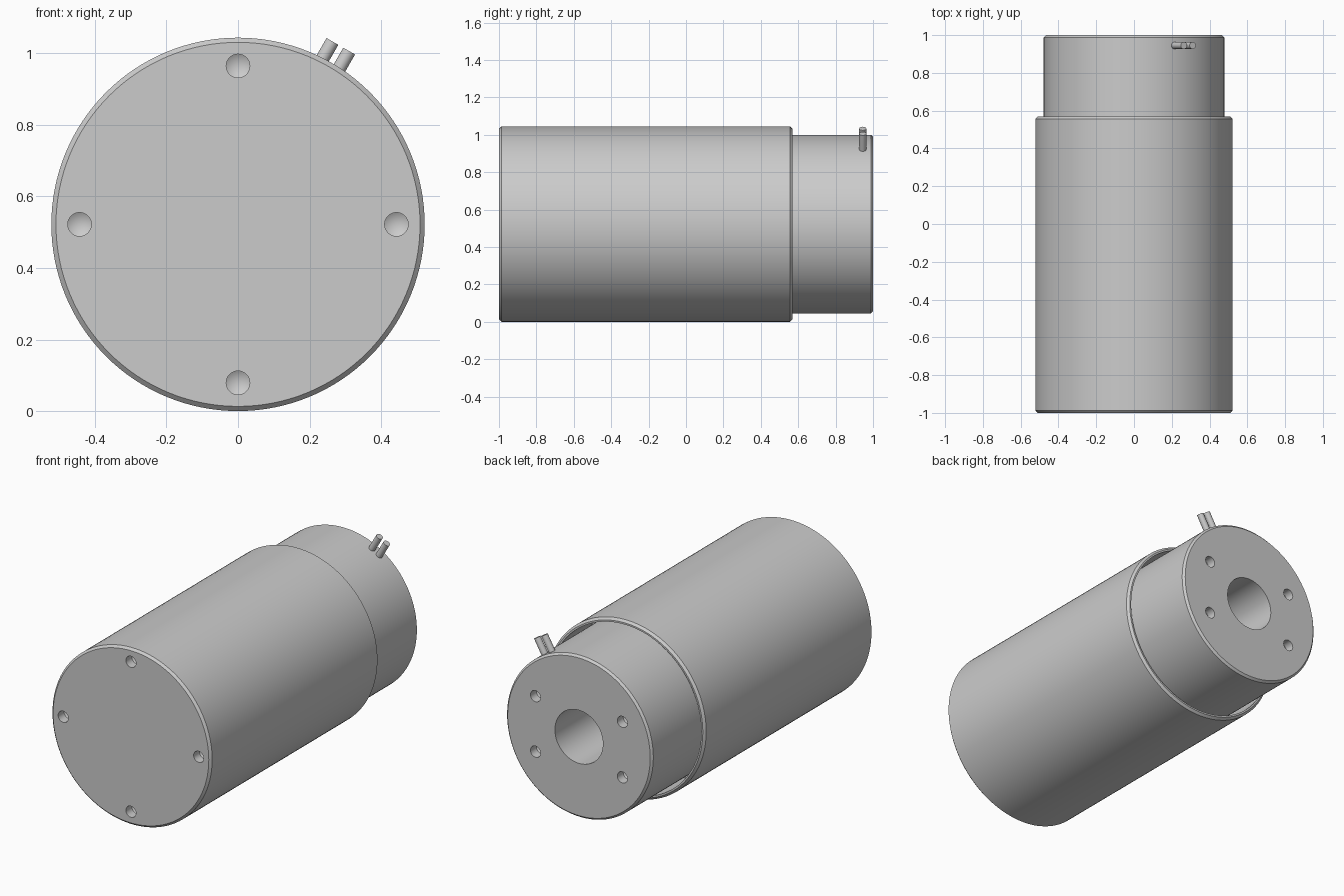
import bpy, bmesh, math
from mathutils import Matrix, Vector

if "Cube" in bpy.data.objects:
    bpy.data.objects.remove(bpy.data.objects["Cube"])

CZ = 0.522  # height of the long axis


def lathe(bm, profile, matrix, steps):
    """Spin (radius, along) points around local z, then place with matrix."""
    verts = [bm.verts.new((r, 0, a)) for r, a in profile]
    edges = [bm.edges.new(p) for p in zip(verts, verts[1:])]
    before = set(bm.verts) - set(verts)
    bmesh.ops.spin(bm, geom=verts + edges, cent=(0, 0, 0), axis=(0, 0, 1),
                   angle=math.tau, steps=steps)
    new = [v for v in bm.verts if v not in before]
    bmesh.ops.remove_doubles(bm, verts=new, dist=1e-5)
    new = [v for v in bm.verts if v not in before]
    bmesh.ops.transform(bm, matrix=matrix, verts=new)


def finish(bm, name):
    bmesh.ops.recalc_face_normals(bm, faces=bm.faces)
    mesh = bpy.data.meshes.new(name)
    bm.to_mesh(mesh)
    bm.free()
    obj = bpy.data.objects.new(name, mesh)
    bpy.context.collection.objects.link(obj)
    return obj


def smooth(obj):
    bpy.ops.object.select_all(action='DESELECT')
    obj.select_set(True)
    bpy.context.view_layer.objects.active = obj
    bpy.ops.object.shade_smooth_by_angle(angle=math.radians(30))


def facing(direction, origin):
    turn = Vector(direction).to_track_quat('Z', 'Y').to_matrix().to_4x4()
    return Matrix.Translation(origin) @ turn


# cylinder body: outer sleeve, narrow gap, rear section and central bore
bm = bmesh.new()
lathe(bm, [(0, -1), (.509, -1), (.522, -.987), (.522, .557), (.509, .57),
           (.499, .57), (.499, .3), (.478, .3), (.478, .988), (.466, 1),
           (.157, 1), (.157, .4), (0, .4)], facing((0, 1, 0), (0, 0, CZ)), 128)
body = finish(bm, "cylinder_body")

# drilled mounting holes with conical bottoms, four at each end
drill = [(0, -.02), (.033, -.02), (.033, .055), (0, .075)]
bm = bmesh.new()
for end, radius, angles in ((-1, .443, (0, 90, 180, 270)),
                            (1, .328, (30, 150, 210, 330))):
    for a in map(math.radians, angles):
        at = (radius * math.cos(a), end, CZ + radius * math.sin(a))
        lathe(bm, drill, facing((0, -end, 0), at), 32)
cutter = finish(bm, "hole_cutter")
cutter.hide_render = True

mod = body.modifiers.new("holes", 'BOOLEAN')
mod.operation = 'DIFFERENCE'
mod.solver = 'EXACT'
mod.object = cutter
bpy.context.view_layer.objects.active = body
bpy.ops.object.modifier_apply(modifier=mod.name)
bpy.data.objects.remove(cutter)
smooth(body)

# pair of parallel port pins leaning 30 degrees from vertical
tilt = math.radians(30)
out = Vector((math.sin(tilt), 0, math.cos(tilt)))
side = Vector((math.cos(tilt), 0, -math.sin(tilt)))
for name, offset in (("port_pin_left", -.027), ("port_pin_right", .027)):
    bm = bmesh.new()
    lathe(bm, [(0, .44), (.019, .44), (.019, .575), (0, .575)],
          facing(out, Vector((0, .945, CZ)) + side * offset), 32)
    smooth(finish(bm, name))
